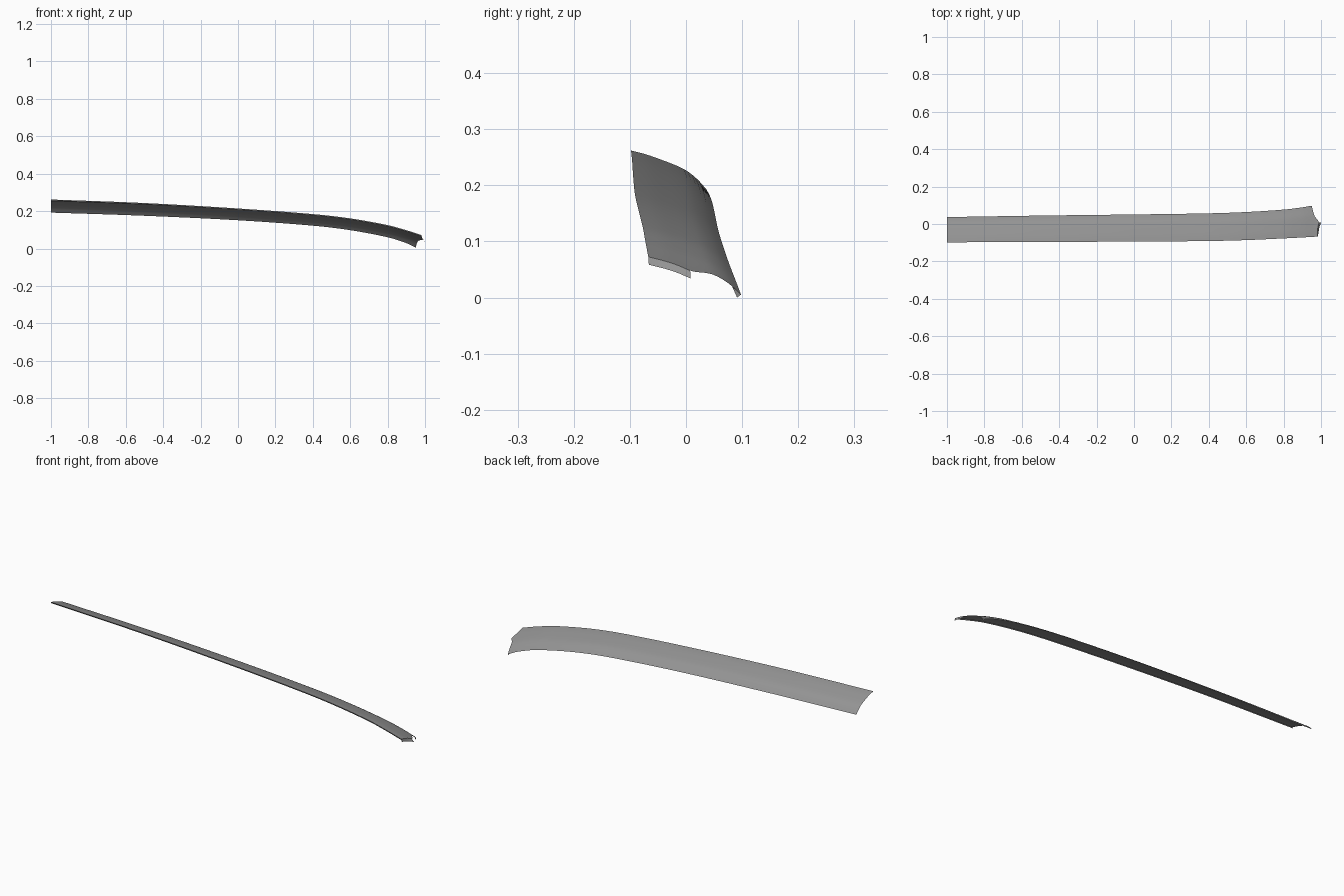
import bpy, bmesh

if "Cube" in bpy.data.objects:
    bpy.data.objects.remove(bpy.data.objects["Cube"])

# Edge curves along the length: x, front y, front z, back y, back z
STATIONS = [
    (-1.0, -0.098, 0.262, 0.037, 0.192),
    (-0.5, -0.096, 0.243, 0.045, 0.175),
    (0.0, -0.094, 0.214, 0.051, 0.151),
    (0.4, -0.091, 0.184, 0.057, 0.122),
    (0.6, -0.086, 0.161, 0.064, 0.098),
    (0.8, -0.077, 0.125, 0.077, 0.060),
    (0.9, -0.072, 0.098, 0.089, 0.029),
    (0.95, -0.069, 0.082, 0.098, 0.005),
    (1.0, -0.066, 0.066, 0.108, -0.021),
]
# Arched cross-section: fraction across, fraction of drop
PROFILE = [(0, 0), (0.2, 0.10), (0.4, 0.235), (0.6, 0.385), (0.73, 0.51), (0.875, 0.73), (1, 1)]
# Shape of the right-hand end: fraction across, end x
END = [(0, 0.98), (0.3, 0.983), (0.45, 0.988), (0.65, 0.966), (0.85, 0.956), (1, 0.95)]

# Dark grey finish
grey = bpy.data.materials.new("dark_grey")
grey.diffuse_color = (0.3, 0.3, 0.3, 1)
grey.use_nodes = True
grey.node_tree.nodes["Principled BSDF"].inputs["Base Color"].default_value = grey.diffuse_color


def curve(pts, t, k):
    """Smooth interpolation of column k through the points."""
    n = len(pts)
    i = max(j for j in range(n - 1) if pts[j][0] <= t or j == 0)

    def slope(j):
        a, b = pts[max(j - 1, 0)], pts[min(j + 1, n - 1)]
        return (b[k] - a[k]) / (b[0] - a[0])
    h = pts[i + 1][0] - pts[i][0]
    s = (t - pts[i][0]) / h
    return ((2*s**3 - 3*s**2 + 1) * pts[i][k] + (s**3 - 2*s**2 + s) * h * slope(i)
            + (3*s**2 - 2*s**3) * pts[i + 1][k] + (s**3 - s**2) * h * slope(i + 1))


def surface(s, u):
    x = -1 + s * (curve(END, u, 1) + 1)
    fy, fz, by, bz = (curve(STATIONS, x, k) for k in (1, 2, 3, 4))
    return (x, fy + u * (by - fy), fz + curve(PROFILE, u, 1) * (bz - fz))


def sheet(name, rows):
    bm = bmesh.new()
    grid = [[bm.verts.new(p) for p in row] for row in rows]
    for a, b in zip(grid, grid[1:]):
        for i in range(len(a) - 1):
            bm.faces.new((a[i], b[i], b[i + 1], a[i + 1]))
    me = bpy.data.meshes.new(name)
    bm.to_mesh(me)
    bm.free()
    for p in me.polygons:
        p.use_smooth = True
    me.materials.append(grey)
    ob = bpy.data.objects.new(name, me)
    bpy.context.collection.objects.link(ob)
    return ob


def shift(p, dx, dy, dz):
    return (p[0] + dx, p[1] + dy, p[2] + dz)


N, M = 60, 20
lengths = [1 - (1 - i / N) ** 1.3 for i in range(N + 1)]

# Main curved panel
sheet("trim_panel", [[surface(s, j / M) for j in range(M + 1)] for s in lengths])

# Narrow folded return along the front edge
sheet("front_return", [[shift(surface(s, 0), 0, 0.003, -0.007), surface(s, 0)] for s in lengths])

# Short tab turned down at the right-hand end
tab = [0.43 * j / 8 for j in range(9)]
sheet("end_tab", [[surface(1, u) for u in tab],
                  [shift(surface(1, u), 0.003 + 0.02 * u, 0.001, -0.014) for u in tab]])

# Small turned lip at the low back corner
corner = [0.9 + 0.025 * j for j in range(5)]
sheet("corner_lip", [[surface(1, u) for u in corner],
                     [shift(surface(1, u), -0.001, -0.07 * (u - 0.9), -0.05 * (u - 0.9)) for u in corner]])
